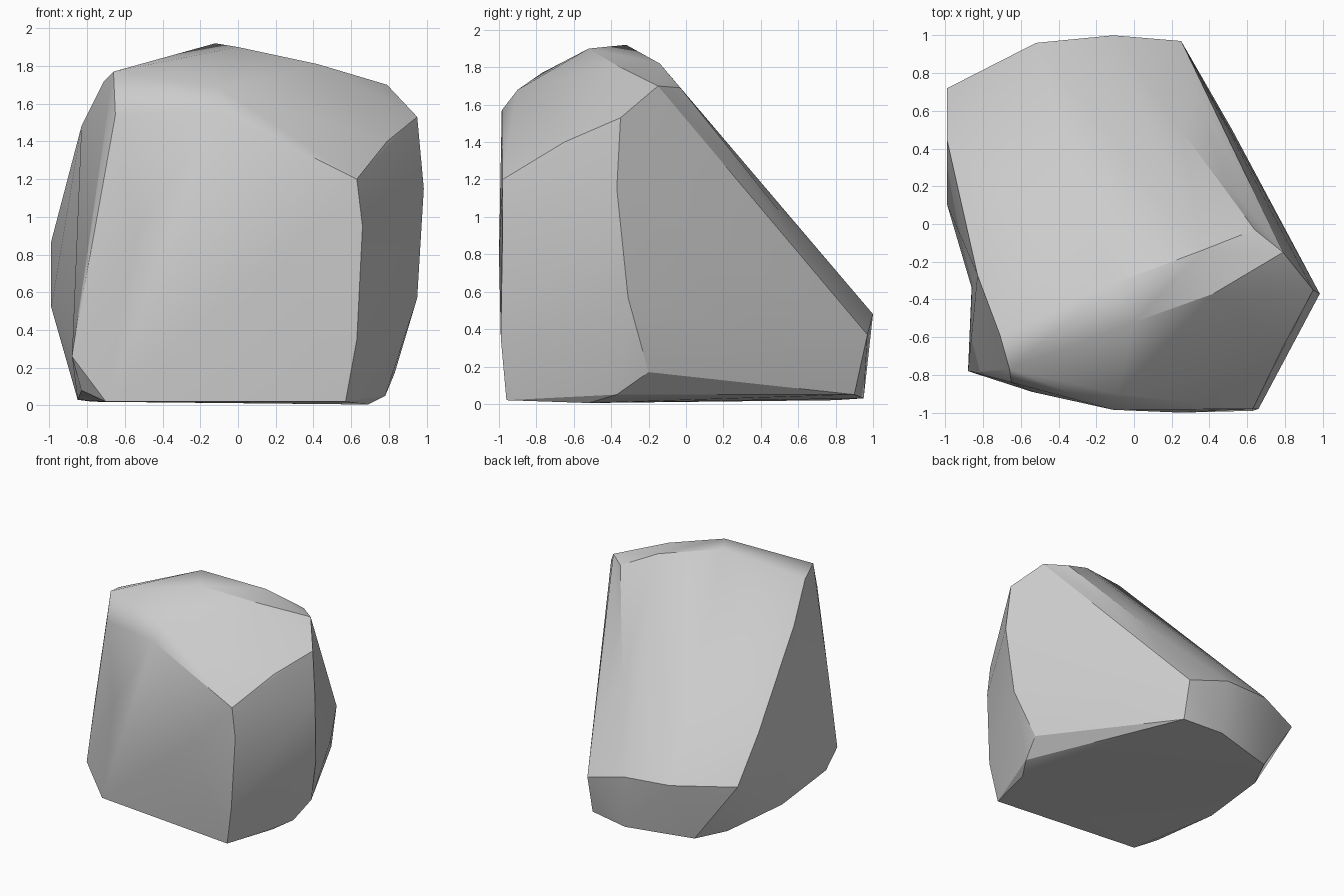
import bpy, bmesh, math
from mathutils import Vector
from mathutils.geometry import intersect_point_line

if "Cube" in bpy.data.objects:
    bpy.data.objects.remove(bpy.data.objects["Cube"])

# Corner points of the boulder, grouped by the facet edge they lie on
corners = [
    # crown ridge, front and rear edges
    (-.66, -.77, 1.77), (0, -.52, 1.9), (.42, -.37, 1.81), (.79, -.15, 1.7),
    (-.71, -.59, 1.72), (-.12, -.32, 1.92), (.36, -.14, 1.82), (.64, -.03, 1.69),
    # front face
    (-.65, -.84, 1.54), (-.8, -.79, .78), (-.88, -.78, .26), (-.7, -.83, .02),
    (-.11, -.985, 1.57), (-.09, -.9, 1.68), (.63, -.98, 1.2), (.66, -.98, .95),
    (.63, -.99, .35), (.57, -.96, .02), (.25, -1, .8), (-.54, -.89, .9),
    # right face
    (.79, -.65, 1.4), (.95, -.35, 1.53), (.985, -.37, 1.15), (.95, -.31, .57),
    (.83, -.2, .17), (.78, -.37, .05), (.69, -.52, .005),
    # rear right foot
    (.52, .5, .32), (.48, .32, .08), (.25, .9, .05), (.25, .97, .37),
    # rear slope foot
    (-.11, 1, .48), (-.52, .96, .5), (-.99, .72, .52), (-.09, .95, .03),
    (-.64, .8, .02),
    # left side
    (-.99, .44, .87), (-.83, -.27, 1.48), (-.99, .1, .52), (-.77, .54, .02),
    (-.83, -.7, .08), (-.85, -.08, .03),
]
# Shallow hollows pressed into the convex block
hollows = [(.25, .5, 1.03), (.34, .67, .75), (.49, .22, 1.33), (-.86, -.34, .3)]

bm = bmesh.new()
for p in corners:
    bm.verts.new(p)
bmesh.ops.convex_hull(bm, input=bm.verts[:])
loose = [v for v in bm.verts if not v.link_faces]
bmesh.ops.delete(bm, geom=loose, context='VERTS')


def edge_distance(edge, p):
    a, b = edge.verts[0].co, edge.verts[1].co
    q, t = intersect_point_line(p, a, b)
    return (q - p).length if .15 < t < .85 else 9


def press(p):
    """Split the nearest edge and move its new vertex to p."""
    p = Vector(p)
    edge = min(bm.edges, key=lambda e: edge_distance(e, p))
    _, v = bmesh.utils.edge_split(edge, edge.verts[0], .5)
    v.co = p
    for f in list(v.link_faces):
        far = [w for w in f.verts if w is not v
               and not any(e.other_vert(v) is w for e in v.link_edges)]
        if far:
            bmesh.utils.face_split(f, v, far[0])


for p in hollows:
    press(p)
bmesh.ops.recalc_face_normals(bm, faces=bm.faces[:])

mesh = bpy.data.meshes.new("boulder")
bm.to_mesh(mesh)
bm.free()
boulder = bpy.data.objects.new("boulder", mesh)
bpy.context.collection.objects.link(boulder)
bpy.context.view_layer.objects.active = boulder
boulder.select_set(True)
bpy.ops.object.shade_smooth_by_angle(angle=math.radians(25))
